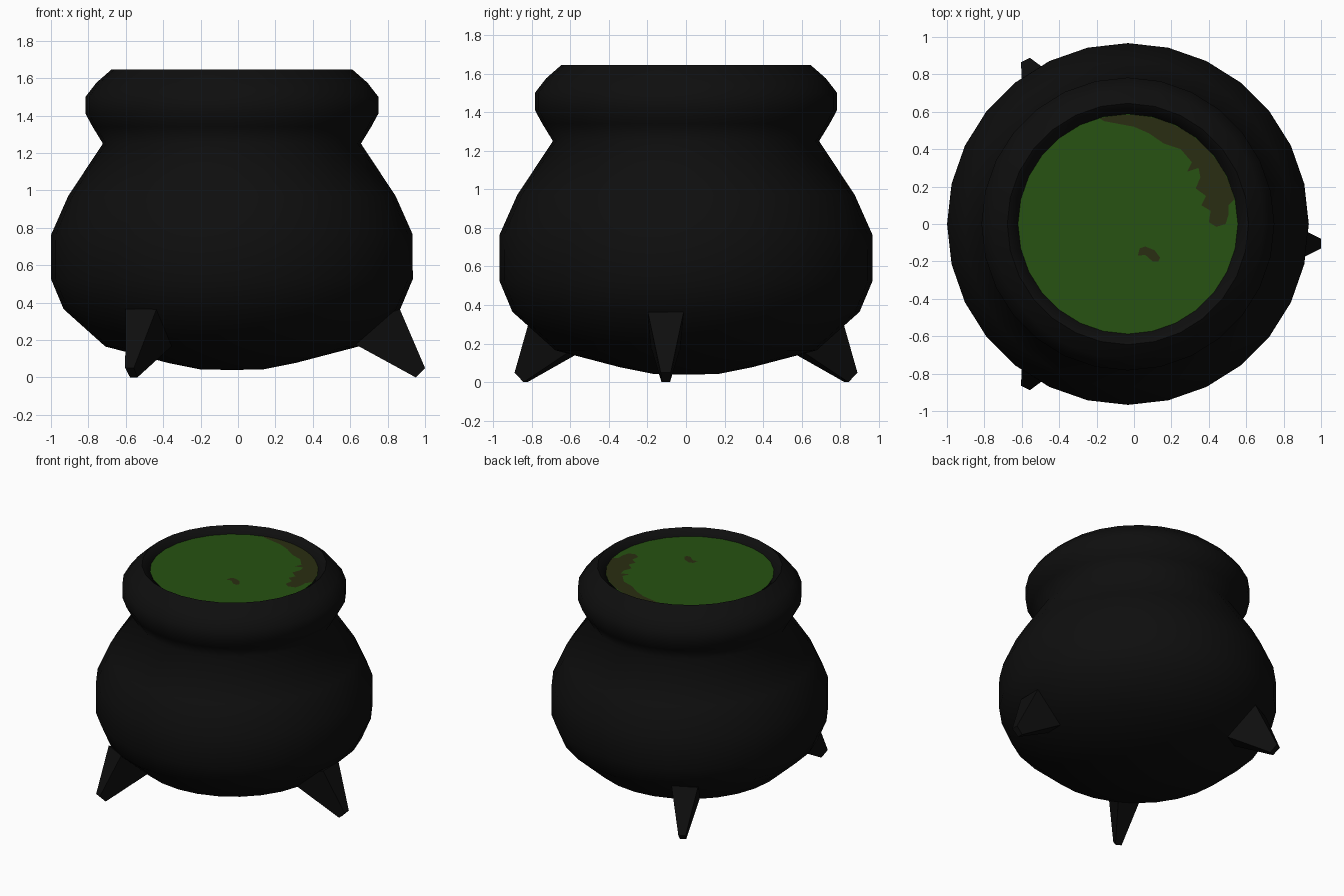
import bpy, bmesh, math
from mathutils import Vector

if "Cube" in bpy.data.objects:
    bpy.data.objects.remove(bpy.data.objects["Cube"])

CX = -0.0325   # pot axis
SEG = 28


def material(name, rgb):
    m = bpy.data.materials.new(name)
    m.diffuse_color = (*rgb, 1)
    m.use_nodes = True
    m.node_tree.nodes["Principled BSDF"].inputs["Base Color"].default_value = m.diffuse_color
    return m


IRON = material("black_iron", (0.0045, 0.0045, 0.0045))
GREEN = material("green_liquid", (0.020, 0.085, 0.006))
BROWN = material("brown_scum", (0.023, 0.027, 0.006))


def finish(name, bm, mat, smooth=None):
    bmesh.ops.recalc_face_normals(bm, faces=bm.faces[:])
    me = bpy.data.meshes.new(name)
    bm.to_mesh(me)
    bm.free()
    me.materials.append(mat)
    ob = bpy.data.objects.new(name, me)
    bpy.context.collection.objects.link(ob)
    if smooth is not None:
        bpy.ops.object.select_all(action='DESELECT')
        ob.select_set(True)
        bpy.context.view_layer.objects.active = ob
        bpy.ops.object.shade_smooth_by_angle(angle=math.radians(smooth))
    return ob


# Pot body: lathe profile (radius, height) from the bottom up over the rim
profile = [(0.165, 0.042), (0.34, 0.077), (0.677, 0.165), (0.90, 0.365),
           (0.967, 0.525), (0.966, 0.765), (0.875, 0.97), (0.69, 1.25),
           (0.745, 1.34), (0.783, 1.41), (0.783, 1.50), (0.725, 1.575),
           (0.645, 1.645), (0.588, 1.60), (0.588, 1.56)]
bm = bmesh.new()
rings = []
for r, z in profile:
    rings.append([bm.verts.new((CX + r * math.cos(2 * math.pi * i / SEG),
                                r * math.sin(2 * math.pi * i / SEG), z))
                  for i in range(SEG)])
for a, b in zip(rings, rings[1:]):
    for i in range(SEG):
        j = (i + 1) % SEG
        bm.faces.new((a[i], a[j], b[j], b[i]))
base = bm.verts.new((CX, 0, 0.04))
for i in range(SEG):
    bm.faces.new((rings[0][(i + 1) % SEG], rings[0][i], base))
finish("pot_body", bm, IRON, 75)

# Liquid surface
bm = bmesh.new()
bm.faces.new([bm.verts.new((CX + 0.588 * math.cos(2 * math.pi * i / SEG),
                            0.588 * math.sin(2 * math.pi * i / SEG), 1.60))
              for i in range(SEG)])
finish("liquid", bm, GREEN)


# Scum patches floating on the liquid
def patch(name, pts):
    bm = bmesh.new()
    f = bm.faces.new([bm.verts.new((x, y, 1.603)) for x, y in pts])
    f.normal_update()
    if f.normal.z < 0:
        f.normal_flip()
    bmesh.ops.triangulate(bm, faces=[f])
    finish(name, bm, BROWN)


arc = [(CX + 0.584 * math.cos(math.radians(a)), 0.584 * math.sin(math.radians(a)))
       for a in range(13, 106, 4)]
shore = [(-0.16, 0.55), (0.0, 0.52), (0.08, 0.485), (0.16, 0.43), (0.25, 0.40),
         (0.31, 0.33), (0.285, 0.28), (0.345, 0.30), (0.355, 0.25), (0.33, 0.19),
         (0.385, 0.15), (0.36, 0.10), (0.41, 0.07), (0.40, 0.01), (0.44, -0.015),
         (0.49, 0.0), (0.505, 0.05), (0.505, 0.10)]
patch("edge_scum", arc + shore)
patch("small_scum", [(0.02, -0.17), (0.03, -0.13), (0.06, -0.12), (0.11, -0.14),
                     (0.14, -0.18), (0.13, -0.20), (0.10, -0.20), (0.06, -0.165)])


# Legs: tapered four-sided spikes, (offset from the tip, height, half width)
def leg(name, tip, angle):
    d = Vector((math.cos(angle), math.sin(angle), 0))
    t = Vector((-d.y, d.x, 0))
    bm = bmesh.new()
    rows = []
    for off, z, w in [(-0.135, 0.365, 0.093), (0, 0.05, 0.026),
                      (-0.05, 0, 0.022), (-0.48, 0.235, 0.093)]:
        c = Vector((tip[0], tip[1], z)) + d * off
        rows.append([bm.verts.new(c - t * w), bm.verts.new(c + t * w)])
    for i in range(4):
        a, b = rows[i], rows[(i + 1) % 4]
        bm.faces.new((a[0], a[1], b[1], b[0]))
    for s in (0, 1):
        bm.faces.new([r[s] for r in rows])
    finish(name, bm, IRON)


leg("right_leg", (1.0, -0.105), 0)
for name, s in (("back_left_leg", 1), ("front_left_leg", -1)):
    leg(name, (-0.58, 0.877 * s), math.radians(117) * s)
